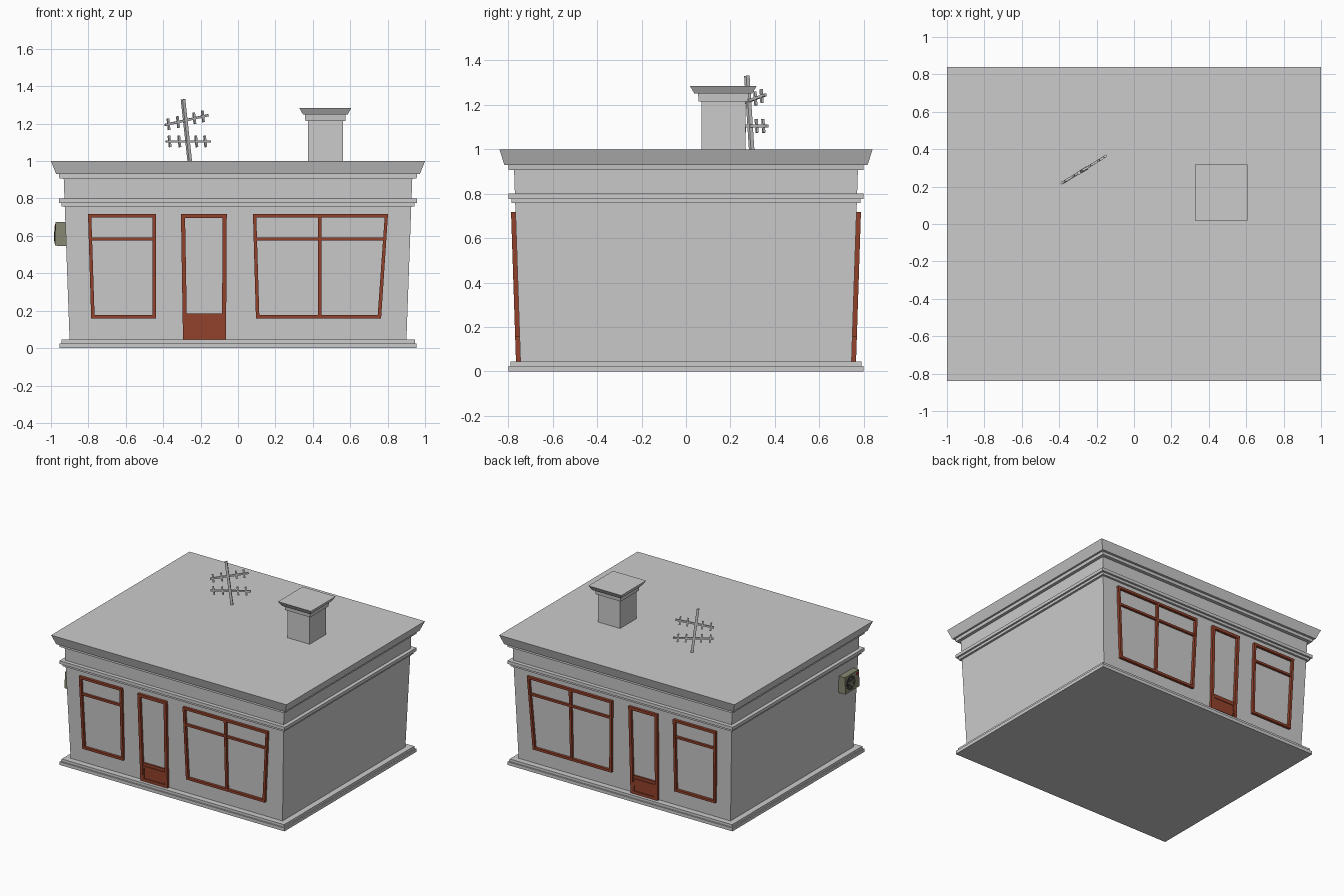
import bpy, bmesh, math
from mathutils import Vector, Matrix

if "Cube" in bpy.data.objects:
    bpy.data.objects.remove(bpy.data.objects["Cube"])


def material(name, rgb):
    m = bpy.data.materials.new(name)
    m.diffuse_color = (*rgb, 1)
    m.use_nodes = True
    m.node_tree.nodes["Principled BSDF"].inputs["Base Color"].default_value = m.diffuse_color
    return m


RED = material("painted_wood", (0.30, 0.055, 0.025))
OLIVE = material("olive_metal", (0.25, 0.25, 0.17))
DARK = material("dark_metal", (0.04, 0.045, 0.04))
BRIGHT = material("red_mark", (0.6, 0.03, 0.03))


def finish(name, bm, mat=None, mirror=False):
    bmesh.ops.recalc_face_normals(bm, faces=bm.faces)
    me = bpy.data.meshes.new(name)
    bm.to_mesh(me)
    bm.free()
    ob = bpy.data.objects.new(name, me)
    bpy.context.collection.objects.link(ob)
    if mat:
        me.materials.append(mat)
    if mirror:
        mod = ob.modifiers.new("mirror", "MIRROR")
        mod.use_axis = (False, True, False)
        mod.use_clip = False
        mod.use_mirror_merge = False
    return ob


def stack(name, profile, cx=0, cy=0):
    """Loft rectangular sections given as (half x, half y, z)."""
    bm = bmesh.new()
    rings = [[bm.verts.new((cx + sx * hx, cy + sy * hy, z))
              for sx, sy in ((-1, -1), (1, -1), (1, 1), (-1, 1))]
             for hx, hy, z in profile]
    for a, b in zip(rings, rings[1:]):
        for i in range(4):
            j = (i + 1) % 4
            bm.faces.new((a[i], a[j], b[j], b[i]))
    bm.faces.new(rings[0])
    bm.faces.new(rings[-1])
    return finish(name, bm)


# Building shell
stack("walls", [(0.90, 0.745, 0.03), (0.933, 0.775, 0.94)])
stack("plinth", [(0.955, 0.80, 0), (0.955, 0.80, 0.025),
                 (0.945, 0.79, 0.025), (0.945, 0.79, 0.045)])
stack("string_course", [(0.943, 0.785, 0.757), (0.943, 0.785, 0.776),
                        (0.957, 0.80, 0.776), (0.957, 0.80, 0.80)])
stack("roof_cornice", [(0.955, 0.80, 0.907), (0.958, 0.80, 0.93),
                       (0.972, 0.818, 0.93), (1.0, 0.84, 1.0)])

# Chimney
stack("chimney", [(0.094, 0.099, 0.99), (0.094, 0.099, 1.215),
                  (0.107, 0.111, 1.215), (0.109, 0.114, 1.25),
                  (0.12, 0.13, 1.25), (0.14, 0.15, 1.285)], 0.467, 0.168)


# Frames lying on the sloping front wall, mirrored to the back
def wall_point(x, z, d):
    return (x, -(0.745 + 0.033 * (z - 0.03)) - d, z)


def slab(bm, quad, d):
    lo = [bm.verts.new(wall_point(x, z, -0.01)) for x, z in quad]
    hi = [bm.verts.new(wall_point(x, z, d)) for x, z in quad]
    bm.faces.new(lo)
    bm.faces.new(hi)
    for i in range(4):
        j = (i + 1) % 4
        bm.faces.new((lo[i], lo[j], hi[j], hi[i]))


def frame(bm, quad, t, d):
    """Mitred border inside a quad listed bottom-left, bottom-right, top-right, top-left."""
    offs = ((t, t), (-t, t), (-t, -t), (t, -t))
    inner = [(x + ox, z + oz) for (x, z), (ox, oz) in zip(quad, offs)]
    for i in range(4):
        j = (i + 1) % 4
        slab(bm, (quad[i], quad[j], inner[j], inner[i]), d)


def window(name, quad, mullion=None):
    bm = bmesh.new()
    frame(bm, quad, 0.018, 0.02)
    slab(bm, ((quad[3][0] + 0.012, 0.574), (quad[2][0] - 0.018, 0.574),
              (quad[2][0] - 0.015, 0.59), (quad[3][0] + 0.012, 0.59)), 0.017)
    if mullion:
        m = mullion
        slab(bm, ((m - 0.009, 0.17), (m + 0.009, 0.17), (m + 0.009, 0.705), (m - 0.009, 0.705)), 0.019)
    finish(name, bm, RED, True)


window("small_window", ((-0.785, 0.158), (-0.438, 0.158), (-0.438, 0.717), (-0.802, 0.717)))
window("large_window", ((0.096, 0.158), (0.765, 0.158), (0.802, 0.717), (0.08, 0.717)), 0.438)

bm = bmesh.new()
frame(bm, ((-0.294, 0.045), (-0.064, 0.045), (-0.06, 0.717), (-0.305, 0.717)), 0.022, 0.02)
slab(bm, ((-0.28, 0.05), (-0.078, 0.05), (-0.078, 0.185), (-0.28, 0.185)), 0.012)
frame(bm, ((-0.273, 0.055), (-0.083, 0.055), (-0.083, 0.163), (-0.273, 0.163)), 0.009, 0.017)
finish("door", bm, RED, True)


# Roof aerial: leaning mast and two booms with short rods
def rod(bm, a, b, w):
    a, b = Vector(a), Vector(b)
    d = b - a
    m = (Matrix.Translation((a + b) / 2) @ d.to_track_quat("Z", "Y").to_matrix().to_4x4()
         @ Matrix.Diagonal((w, w, d.length, 1)))
    bmesh.ops.create_cube(bm, size=1, matrix=m)


bm = bmesh.new()
foot, tip = Vector((-0.257, 0.296, 0.99)), Vector((-0.294, 0.274, 1.33))
rod(bm, foot, tip, 0.018)
up = (tip - foot).normalized()
for a, b in (((-0.39, 0.217, 1.193), (-0.16, 0.357, 1.245)),
             ((-0.385, 0.216, 1.105), (-0.147, 0.366, 1.105))):
    a, b = Vector(a), Vector(b)
    rod(bm, a, b, 0.012)
    for t in (0.08, 0.3, 0.68, 0.88):
        p = a.lerp(b, t)
        rod(bm, p - up * 0.031, p + up * 0.031, 0.011)
finish("aerial", bm)

# Air conditioner on the left wall, leaning with it
lean = (Matrix.Translation((-0.945, -0.622, 0.61)) @ Matrix.Rotation(math.radians(2), 4, "Y"))
bm = bmesh.new()
bmesh.ops.create_cube(bm, size=1, matrix=lean @ Matrix.Diagonal((0.065, 0.17, 0.127, 1)))
finish("cooler_case", bm, OLIVE)


def disc(name, x, y, z, r, depth, mat):
    bm = bmesh.new()
    bmesh.ops.create_cone(bm, cap_ends=True, segments=20, radius1=r, radius2=r, depth=depth,
                          matrix=lean @ Matrix.Translation((x, y, z)) @ Matrix.Rotation(math.pi / 2, 4, "Y"))
    return finish(name, bm, mat)


disc("fan_grille", -0.0325, 0.018, 0, 0.052, 0.006, DARK)
disc("fan_hub", -0.035, 0.018, 0, 0.013, 0.008, OLIVE)
disc("red_badge", -0.0325, -0.064, 0.04, 0.011, 0.006, BRIGHT)
bm = bmesh.new()
for k in range(5):
    m = (lean @ Matrix.Translation((-0.035, 0.018, 0)) @ Matrix.Rotation(k * math.tau / 5, 4, "X")
         @ Matrix.Translation((0, 0, 0.026)) @ Matrix.Diagonal((0.004, 0.011, 0.034, 1)))
    bmesh.ops.create_cube(bm, size=1, matrix=m)
finish("fan_blades", bm, OLIVE)
